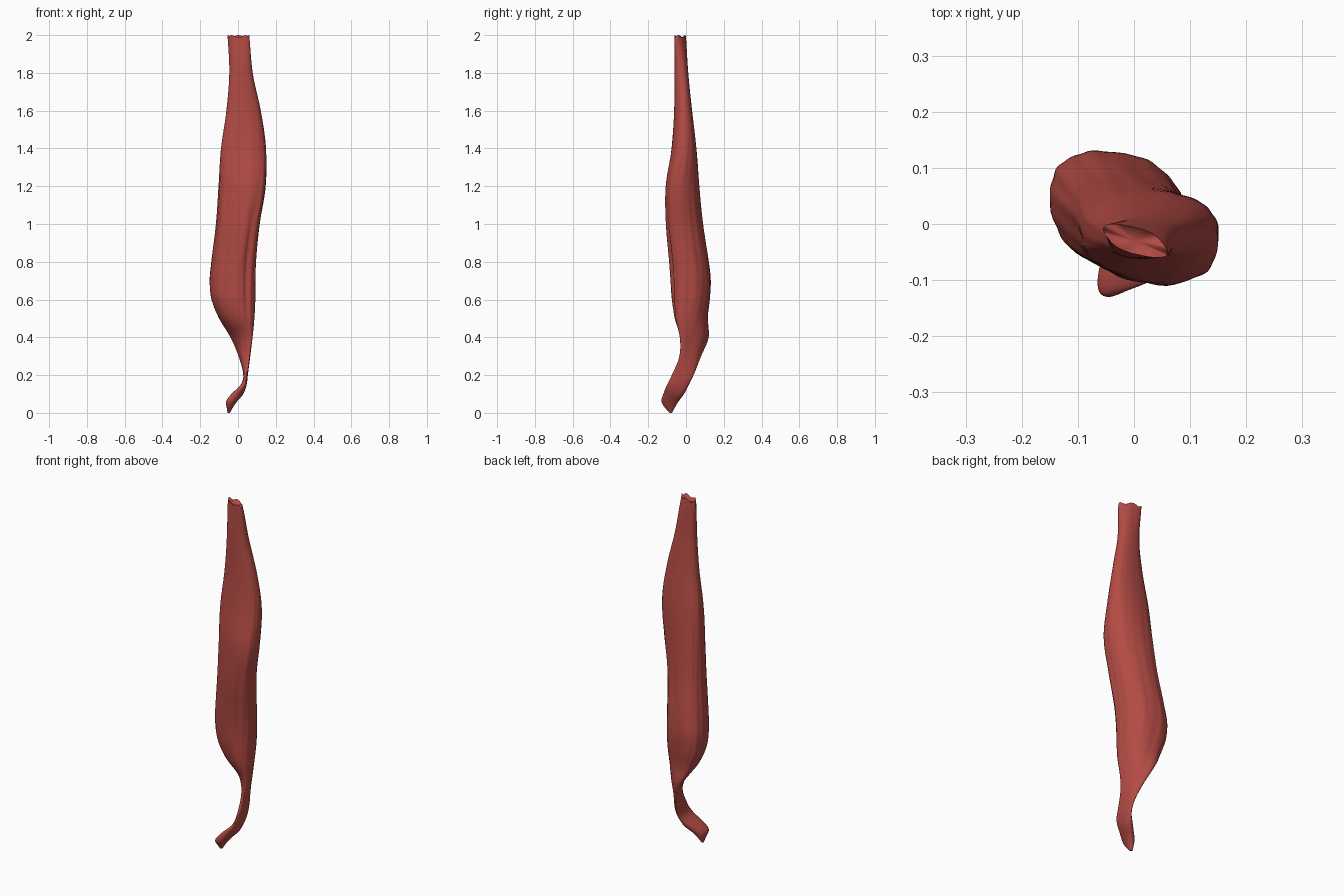
import bpy
import bmesh
import math

cube = bpy.data.objects.get("Cube")
if cube:
    bpy.data.objects.remove(cube)

# Cross-sections in hundredths: height, x min, x max, y min, y max, skew
SECTIONS = [
    (0, -5.5, -4.3, -8.8, -7.4, 0),
    (3, -6, -2.6, -11.3, -5.8, 20),
    (6, -6.4, -0.5, -13, -4, 40),
    (10, -3.5, 2.8, -12, -1, 45),
    (15, 1.5, 4.6, -10, 1.5, 10),
    (20, 2.8, 5.2, -7.5, 4, -30),
    (30, 0.3, 6.5, -3.5, 8, -75),
    (40, -4, 7.7, -3.3, 12, -75),
    (50, -10, 8.6, -6, 11.5, -40),
    (60, -14, 9.1, -7.5, 12.5, -25),
    (70, -15, 9.3, -8.2, 13, -22),
    (80, -14, 9.6, -9, 12, -22),
    (100, -11.5, 11.5, -10.7, 9, -25),
    (120, -10.2, 14.6, -10.7, 7, -22),
    (140, -9, 14.8, -7.7, 5.5, 0),
    (160, -6.2, 12, -6.3, 3.2, 10),
    (180, -4.6, 7.8, -6.2, 1.2, 0),
    (200, -5.5, 6, -6, 0, -65),
]
ROWS, SIDES = 110, 80


def section_at(z):
    """Smoothly blend the key sections at one height."""
    i = 0
    while i < len(SECTIONS) - 2 and SECTIONS[i + 1][0] < z:
        i += 1
    p, q = SECTIONS[i], SECTIONS[i + 1]
    before, after = SECTIONS[max(i - 1, 0)], SECTIONS[min(i + 2, len(SECTIONS) - 1)]
    span = q[0] - p[0]
    u = (z - p[0]) / span
    result = []
    for k in range(1, len(p)):
        start = (q[k] - before[k]) / (q[0] - before[0]) * span
        end = (after[k] - p[k]) / (after[0] - p[0]) * span
        rise = u * u * (3 - 2 * u)
        value = p[k] + (q[k] - p[k]) * rise
        value += start * u * (1 - u) ** 2 - end * u * u * (1 - u)
        result.append(value / 100)
    return result


def bell(value, centre, width):
    return math.exp(-((value - centre) / width) ** 2)


def full(value):
    """Fill out the rounded corners of a section."""
    return math.copysign(abs(value) ** 0.86, value)


def surface_point(z, t):
    """Point on the muscle, with lengthwise creases and twisting fibres."""
    x0, x1, y0, y1, skew = section_at(z)
    h = z / 100
    belly = bell(h, 0.95, 0.6)
    angle = math.remainder(t, math.tau)
    # Narrow front crease and flattened front plane beside it
    radius = 1 - 0.13 * bell(angle, -0.95, 0.16) * bell(h, 0.8, 0.3)
    radius -= 0.08 * bell(angle, -1.95, 0.4) * bell(h, 1.05, 0.3)
    radius += 0.01 * belly * math.sin(9 * t + 5 * h)
    radius += 0.009 * belly * math.sin(17 * t - 7 * h + math.sin(6 * h))
    x = (x0 + x1) / 2 + (x1 - x0) / 2 * radius * full(math.cos(t))
    y = (y0 + y1) / 2 + (y1 - y0) / 2 * radius * full(math.sin(t + math.asin(skew)))
    # Ragged rim on the cut upper tendon
    ragged = 0.012 * (math.sin(5 * t) - 1) / 2 * max(0, (h - 1.9) * 10)
    return x, y, h + ragged


# Muscle body with upper tendon and hooked lower tendon
bm = bmesh.new()
rings = []
for row in range(ROWS + 1):
    z = 200 * (row / ROWS) ** 1.3
    rings.append([bm.verts.new(surface_point(z, math.tau * s / SIDES))
                  for s in range(SIDES)])
for low, high in zip(rings, rings[1:]):
    for s in range(SIDES):
        n = (s + 1) % SIDES
        bm.faces.new((low[s], low[n], high[n], high[s]))
bm.faces.new(list(reversed(rings[0])))

# Slightly sunken cut face at the top
x0, x1, y0, y1, skew = section_at(200)
centre = bm.verts.new(((x0 + x1) / 2, (y0 + y1) / 2, 1.975))
for s in range(SIDES):
    bm.faces.new((rings[-1][s], rings[-1][(s + 1) % SIDES], centre))
bmesh.ops.recalc_face_normals(bm, faces=bm.faces)

mesh = bpy.data.meshes.new("muscle")
bm.to_mesh(mesh)
bm.free()
muscle = bpy.data.objects.new("muscle", mesh)
bpy.context.collection.objects.link(muscle)

# Muscle red
red = bpy.data.materials.new("muscle_red")
red.use_nodes = True
colour = (0.45, 0.07, 0.058, 1)
red.diffuse_color = colour
red.node_tree.nodes["Principled BSDF"].inputs["Base Color"].default_value = colour
mesh.materials.append(red)

bpy.ops.object.select_all(action="DESELECT")
muscle.select_set(True)
bpy.context.view_layer.objects.active = muscle
bpy.ops.object.shade_smooth_by_angle(angle=math.radians(45))
